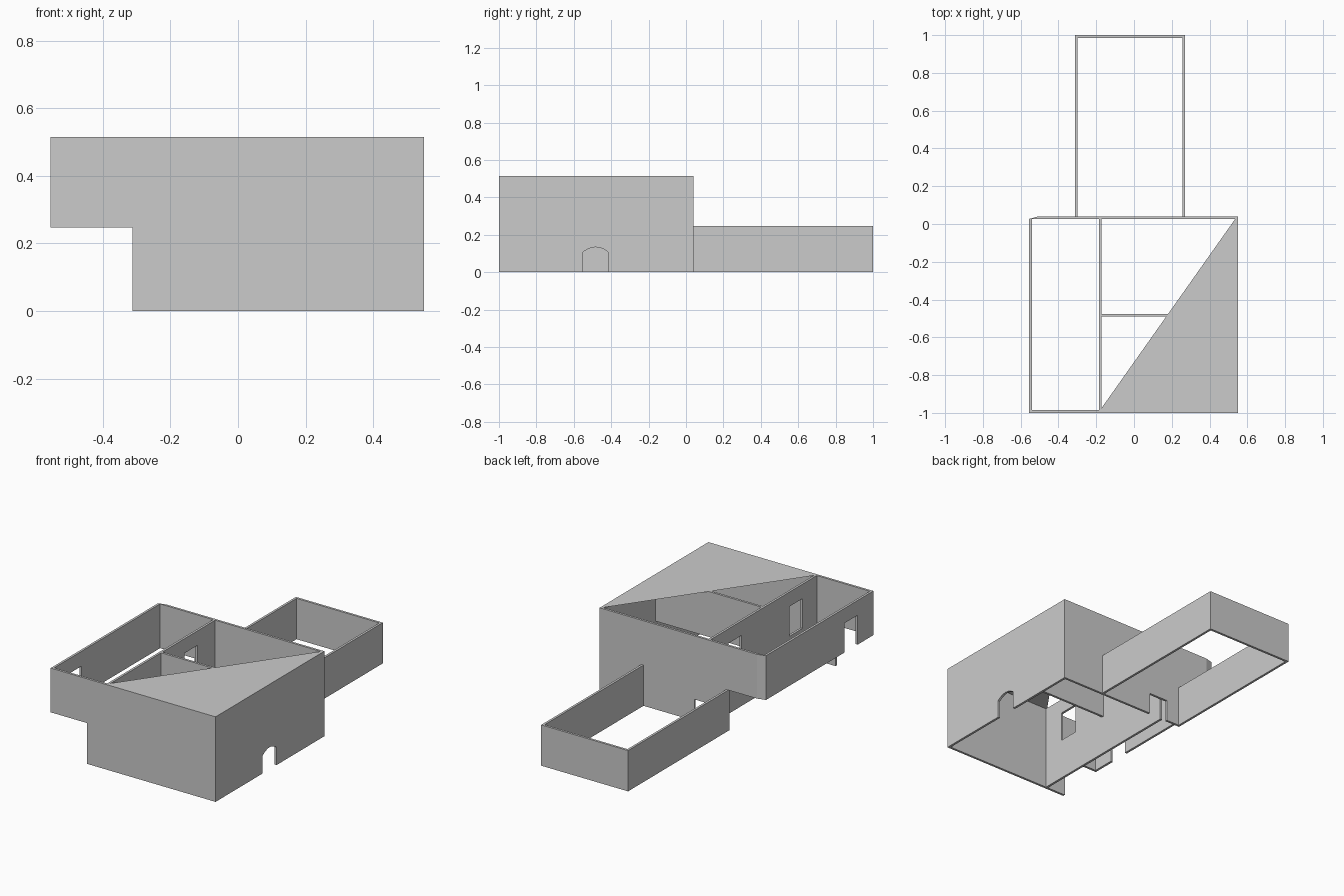
import bpy, bmesh, math

if "Cube" in bpy.data.objects:
    bpy.data.objects.remove(bpy.data.objects["Cube"])

H = 0.515      # top of the main walls
S = 0.247      # raised level of the side room
T = 0.014      # wall thickness


def wall(name, axis, start, bottom, top=H, thick=T):
    """Extrude an outline: bottom edge points (u, z) left to right, closed by a flat top."""
    outline = bottom + [(bottom[-1][0], top), (bottom[0][0], top)]
    bm = bmesh.new()
    place = (lambda u, w, z: (u, w, z)) if axis == 'x' else (lambda u, w, z: (w, u, z))
    a = [bm.verts.new(place(u, start, z)) for u, z in outline]
    b = [bm.verts.new(place(u, start + thick, z)) for u, z in outline]
    bm.faces.new(a)
    bm.faces.new(b[::-1])
    n = len(a)
    for i in range(n):
        bm.faces.new((a[i], b[i], b[(i + 1) % n], a[(i + 1) % n]))
    bmesh.ops.recalc_face_normals(bm, faces=bm.faces[:])
    me = bpy.data.meshes.new(name)
    bm.to_mesh(me)
    bm.free()
    ob = bpy.data.objects.new(name, me)
    bpy.context.collection.objects.link(ob)
    return ob


def door(u0, u1, z0, z1, rise=0.0):
    """Notch points for a doorway, with an optional shallow arched head."""
    pts = [(u0, z0)]
    n = 6 if rise else 1
    for i in range(n + 1):
        t = i / n
        pts.append((u0 + (u1 - u0) * t, z1 + rise * (1 - (2 * t - 1) ** 2)))
    return pts + [(u1, z0)]


Y0, Y1 = -1 + T, 0.027   # inner faces of the front and back walls

# Main outer walls
wall("front_wall", 'x', -1.0, [(-0.555, S), (-0.312, S), (-0.312, 0), (0.55, 0)])
wall("right_wall", 'y', 0.55 - T, [(Y0, 0)] + door(-0.55, -0.417, 0, 0.108, 0.026) + [(Y1, 0)])
wall("left_wall", 'y', -0.555, [(Y0, S)] + door(-0.85, -0.725, S, 0.425) + [(Y1, S)])
back = wall("back_wall", 'x', Y1,
            [(-0.555, S), (-0.312, S), (-0.312, 0)] + door(-0.21, -0.084, 0, 0.13) + [(0.55, 0)])
# Bevelled outer corner of the back wall
for v in back.data.vertices:
    if v.co.x < -0.55 and v.co.y > Y1 + 0.005:
        v.co.x = -0.505

# Inner walls
inner = wall("inner_long_wall", 'y', -0.186, [(Y0, 0), (Y1, 0)])
for y0, y1 in ((-0.85, -0.725), (-0.265, -0.14)):
    cutter = wall("door_cutter", 'y', -0.25, [(y0, S), (y1, S)], 0.427, 0.14)
    mod = inner.modifiers.new("doorway", 'BOOLEAN')
    mod.operation = 'DIFFERENCE'
    mod.solver = 'EXACT'
    mod.object = cutter
    cutter.hide_render = True
    cutter.hide_set(True)
wall("inner_cross_wall", 'x', -0.49, [(-0.172, 0.24), (0.55 - T, 0.24)])

# Triangular roof panel over the right-hand corner
me = bpy.data.meshes.new("roof_panel")
me.from_pydata([(-0.18, Y0, H), (0.55 - T, Y0, H), (0.55 - T, Y1, H)], [], [(0, 1, 2)])
bpy.context.collection.objects.link(bpy.data.objects.new("roof_panel", me))

# Low rear enclosure
YB = Y1 + T
wall("rear_left_wall", 'y', -0.312, [(YB, 0), (1 - T, 0)], S)
wall("rear_right_wall", 'y', 0.27 - T, [(YB, 0), (1 - T, 0)], S)
wall("rear_end_wall", 'x', 1 - T, [(-0.312, 0), (0.27, 0)], S)
